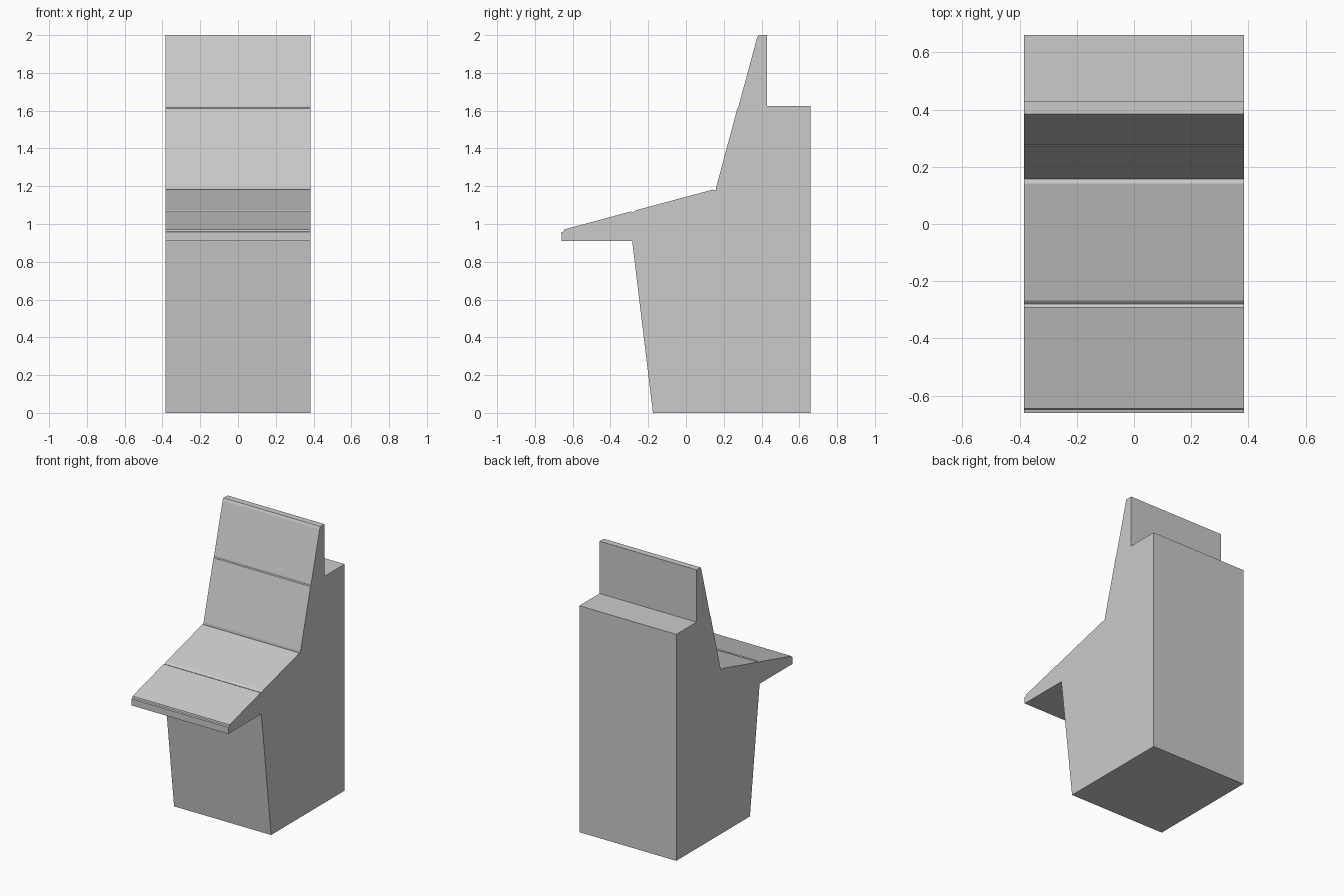
import bpy, bmesh

if "Cube" in bpy.data.objects:
    bpy.data.objects.remove(bpy.data.objects["Cube"])

HALF_WIDTH = 0.385

# Side outline of the cabinet as (y, z), anticlockwise seen from the right
base_and_back = [(-0.175, 0), (0.66, 0), (0.66, 1.625), (0.43, 1.625), (0.43, 2.0)]
screen_slope = [(0.384, 2.0), (0.376, 1.985), (0.28, 1.63), (0.278, 1.617),
                (0.272, 1.612), (0.16, 1.195)]
control_slope = [(0.158, 1.178), (0.142, 1.182), (-0.268, 1.072), (-0.28, 1.061),
                 (-0.292, 1.066), (-0.645, 0.971)]
shelf_lip = [(-0.648, 0.96), (-0.66, 0.957), (-0.66, 0.91), (-0.285, 0.91)]


def extrude_profile(name, points, half_width):
    """Extrude a y-z outline symmetrically along x."""
    bm = bmesh.new()
    side = bm.faces.new([bm.verts.new((-half_width, y, z)) for y, z in points])
    ext = bmesh.ops.extrude_face_region(bm, geom=[side], use_keep_orig=True)
    moved = [g for g in ext["geom"] if isinstance(g, bmesh.types.BMVert)]
    bmesh.ops.translate(bm, verts=moved, vec=(2 * half_width, 0, 0))
    bmesh.ops.recalc_face_normals(bm, faces=bm.faces)
    mesh = bpy.data.meshes.new(name)
    bm.to_mesh(mesh)
    bm.free()
    obj = bpy.data.objects.new(name, mesh)
    bpy.context.collection.objects.link(obj)
    return obj


# Cabinet body with sloped screen, control panel and overhanging shelf
extrude_profile("cabinet_body", base_and_back + screen_slope + control_slope + shelf_lip,
                HALF_WIDTH)
